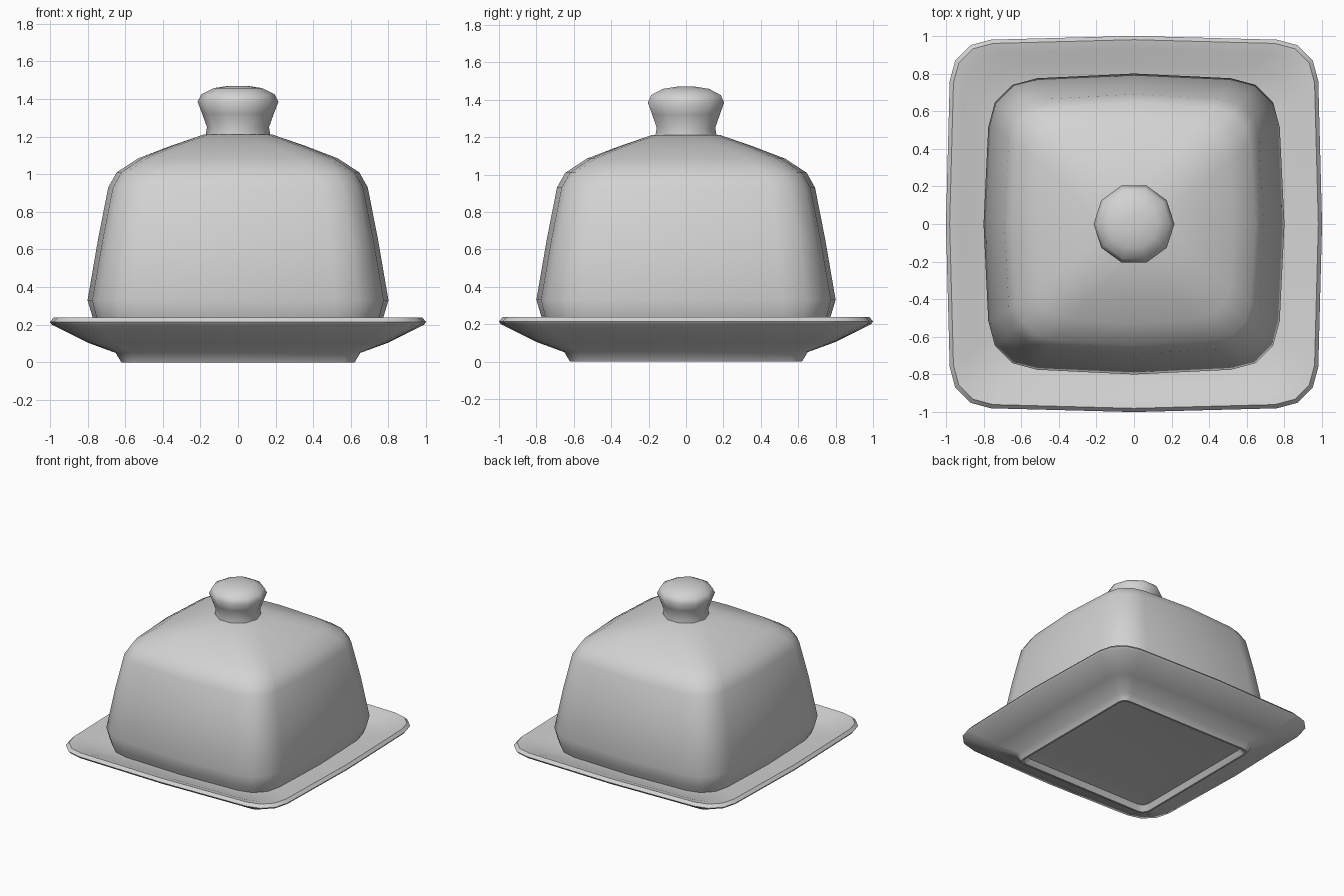
import bpy, bmesh, math

if "Cube" in bpy.data.objects:
    bpy.data.objects.remove(bpy.data.objects["Cube"])

grey = bpy.data.materials.new("soft_grey")
grey.diffuse_color = (0.65, 0.65, 0.65, 1)
grey.use_nodes = True
grey.node_tree.nodes["Principled BSDF"].inputs["Base Color"].default_value = grey.diffuse_color


def rounded_square(half, radius, bulge=0.0, steps=3):
    """Outline with rounded corners and one middle point on each side."""
    pts = []
    c = half - radius - bulge
    for q in range(4):
        a = q * math.pi / 2
        ca, sa = math.cos(a), math.sin(a)
        side = [(half, 0)]
        for i in range(steps + 1):
            t = i / steps * math.pi / 2
            side.append((c + radius * math.cos(t), c + radius * math.sin(t)))
        pts += [(x * ca - y * sa, x * sa + y * ca) for x, y in side]
    return pts


def circle(r, n=10):
    return [(r * math.cos(2 * math.pi * i / n), r * math.sin(2 * math.pi * i / n))
            for i in range(n)]


def loft(name, rings, cap_start=False, cap_end=True, angle=40):
    """Join a stack of (outline, z) rings into one surface."""
    bm = bmesh.new()
    loops = [[bm.verts.new((x, y, z)) for x, y in outline] for outline, z in rings]
    n = len(loops[0])
    for a, b in zip(loops, loops[1:]):
        for i in range(n):
            j = (i + 1) % n
            bm.faces.new((a[i], a[j], b[j], b[i]))
    if cap_start:
        bm.faces.new(loops[0][::-1])
    if cap_end:
        bm.faces.new(loops[-1])
    mesh = bpy.data.meshes.new(name)
    bm.to_mesh(mesh)
    bm.free()
    mesh.materials.append(grey)
    ob = bpy.data.objects.new(name, mesh)
    bpy.context.collection.objects.link(ob)
    bpy.ops.object.select_all(action='DESELECT')
    ob.select_set(True)
    bpy.context.view_layer.objects.active = ob
    bpy.ops.object.shade_smooth_by_angle(angle=math.radians(angle))
    return ob


# Plate: recessed underside, square foot, flared rim and shallow top
plate_profile = [  # half width, corner radius, side bulge, height
    (0.50, 0.06, 0.00, 0.05), (0.58, 0.06, 0.00, 0.04), (0.605, 0.06, 0.00, 0.0),
    (0.62, 0.06, 0.00, 0.0), (0.65, 0.08, 0.00, 0.05), (0.80, 0.13, 0.01, 0.105),
    (0.99, 0.22, 0.02, 0.20), (1.00, 0.22, 0.02, 0.215), (0.98, 0.21, 0.02, 0.238),
    (0.93, 0.20, 0.02, 0.228), (0.84, 0.20, 0.01, 0.195), (0.70, 0.18, 0.01, 0.175),
]
loft("plate", [(rounded_square(h, r, b), z) for h, r, b, z in plate_profile],
     cap_start=True)

# Cover: tall rounded box with a low sloping roof
cover_profile = [
    (0.74, 0.22, 0.02, 0.16), (0.77, 0.24, 0.02, 0.23), (0.80, 0.26, 0.025, 0.33),
    (0.745, 0.23, 0.025, 0.65), (0.69, 0.21, 0.025, 0.93), (0.645, 0.20, 0.025, 1.01),
    (0.53, 0.18, 0.02, 1.085), (0.36, 0.15, 0.01, 1.15), (0.18, 0.17, 0.0, 1.212),
]
loft("cover", [(rounded_square(h, r, b), z) for h, r, b, z in cover_profile],
     angle=50)

# Knob: narrow neck flaring to a domed top
knob_profile = [(0.175, 1.19), (0.165, 1.25), (0.19, 1.32), (0.215, 1.385),
                (0.195, 1.425), (0.13, 1.458), (0.05, 1.47)]
loft("knob", [(circle(r), z) for r, z in knob_profile], angle=50)
